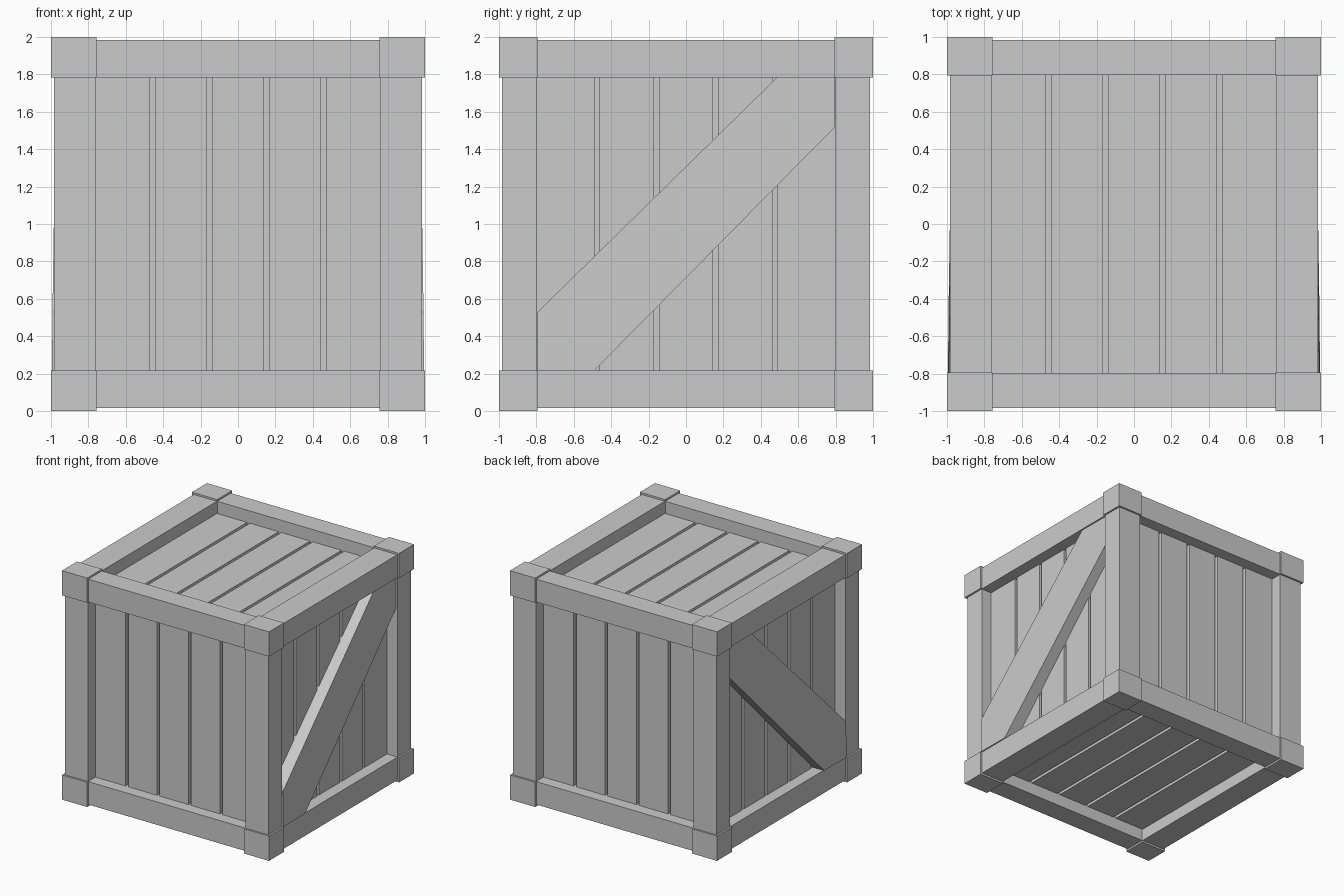
import bpy, bmesh

if "Cube" in bpy.data.objects:
    bpy.data.objects.remove(bpy.data.objects["Cube"])

def box(name, lo, hi):
    """Axis-aligned box between two corners."""
    bm = bmesh.new()
    bmesh.ops.create_cube(bm, size=1)
    for v in bm.verts:
        v.co = [(a + b) / 2 + c * (b - a) for a, b, c in zip(lo, hi, v.co)]
    return finish(name, bm)

def finish(name, bm):
    bmesh.ops.recalc_face_normals(bm, faces=bm.faces)
    me = bpy.data.meshes.new(name)
    bm.to_mesh(me)
    bm.free()
    ob = bpy.data.objects.new(name, me)
    bpy.context.collection.objects.link(ob)
    return ob

def span(s, inner, outer, centre=0):
    """Range between inner and outer offsets on side s of a centre."""
    return sorted((centre + s * inner, centre + s * outer))

def box_from(name, *ranges):
    return box(name, [r[0] for r in ranges], [r[1] for r in ranges])

XI, YI, ZI = 0.757, 0.793, 0.784   # inner limits of the frame timbers
OUT = 0.984                        # outer limit of the timbers
S = (-1, 1)

# Frame: corner blocks, posts and rails
for a in S:
    for b in S:
        for c in S:
            box_from("corner_block", span(a, XI, 1), span(b, YI, 1), span(c, ZI, 1, 1))
        box_from("post", span(a, XI + .003, OUT), span(b, YI + .003, OUT), (0.1, 1.9))
        box_from("rail_across", (-.9, .9), span(a, YI + .003, OUT), span(b, ZI, OUT, 1))
        box_from("rail_side", span(a, XI + .003, OUT), (-.9, .9), span(b, ZI, OUT, 1))

# Inner core that forms the bottoms of the grooves
PX, PY, PZ, T = 0.882, 0.882, 0.877, 0.035
box("core", (-PX + T, -PY + T, 1 - PZ + T), (PX - T, PY - T, 1 + PZ - T))

# Planks: five per face, separated by narrow gaps
def plank_ranges(pitch, limit, gap=0.027):
    edges = [-1.5 * pitch, -.5 * pitch, .5 * pitch, 1.5 * pitch]
    starts = [-limit] + [e + gap / 2 for e in edges]
    ends = [e - gap / 2 for e in edges] + [limit]
    return list(zip(starts, ends))

for s in S:
    for r in plank_ranges(0.304, 0.85):
        box_from("end_plank", r, span(s, PY - T, PY), (0.14, 1.86))
        box_from("lid_plank" if s > 0 else "base_plank", r, (-.86, .86), span(s, PZ - T, PZ, 1))
    for r in plank_ranges(0.317, 0.86):
        box_from("side_plank", span(s, PX - T, PX), r, (0.14, 1.86))

# Diagonal braces on both sides, leaning slightly outward at the low end
outline = [(-.793, .217), (-.49, .217), (.793, 1.515), (.793, 1.787), (.49, 1.787), (-.793, .53)]
for s in S:
    bm = bmesh.new()
    inner = [bm.verts.new((s * (PX - .02), y, z)) for y, z in outline]
    outer = [bm.verts.new((s * (.990 - .0076 * (y + z)), y, z)) for y, z in outline]
    bm.faces.new(inner)
    bm.faces.new(outer)
    for i in range(6):
        j = (i + 1) % 6
        bm.faces.new((inner[i], inner[j], outer[j], outer[i]))
    finish("diagonal_brace", bm)
